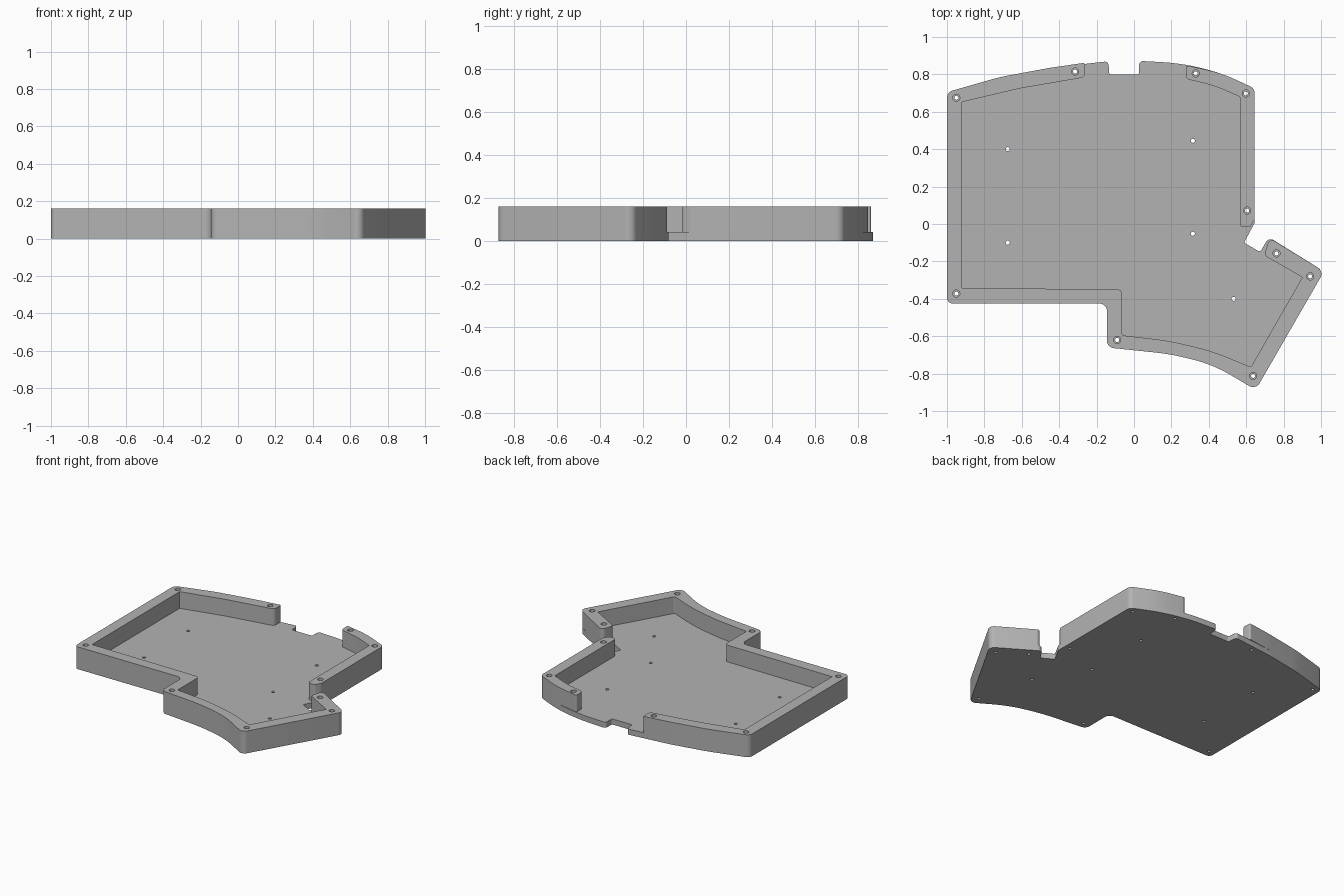
import bpy, bmesh
from math import cos, sin, tan, pi
from mathutils import Vector

cube = bpy.data.objects.get("Cube")
if cube:
    bpy.data.objects.remove(cube, do_unlink=True)

BASE, TOP = 0.04, 0.16
R, BIG = 0.04, 1.2      # corner fillet, and the fillet that softens long curves

grey = bpy.data.materials.new("case grey")
grey.use_nodes = True
grey.diffuse_color = (0.45, 0.45, 0.45, 1)
grey.node_tree.nodes["Principled BSDF"].inputs["Base Color"].default_value = (0.45, 0.45, 0.45, 1)


def fillet(points):
    """Round each corner (x, y, radius) of a closed outline."""
    out = []
    for i, (x, y, r) in enumerate(points):
        p = Vector((x, y))
        a = Vector(points[i - 1][:2]) - p
        b = Vector(points[(i + 1) % len(points)][:2]) - p
        if r == 0:
            out.append(p)
            continue
        half = a.angle(b) / 2
        t = min(r / tan(half), 0.48 * a.length, 0.48 * b.length)
        r = t * tan(half)
        start, end = p + a.normalized() * t, p + b.normalized() * t
        centre = p + (a.normalized() + b.normalized()).normalized() * (r / sin(half))
        u, v = start - centre, end - centre
        for k in range(9):
            out.append(centre + u.lerp(v, k / 8).normalized() * r)
    return out


def circle(x, y, r, n=20):
    return [Vector((x + r * cos(2 * pi * k / n), y + r * sin(2 * pi * k / n))) for k in range(n)]


def slab(name, outline, holes, radius, z0, z1):
    """Flat plate with vertical sides and round through holes."""
    curve = bpy.data.curves.new(name, "CURVE")
    curve.dimensions, curve.fill_mode = "2D", "BOTH"
    curve.extrude = (z1 - z0) / 2
    for loop in [fillet(outline)] + [circle(x, y, radius) for x, y in holes]:
        spline = curve.splines.new("POLY")
        spline.points.add(len(loop) - 1)
        for point, co in zip(spline.points, loop):
            point.co = (co.x, co.y, 0, 1)
        spline.use_cyclic_u = True
    helper = bpy.data.objects.new(name + " curve", curve)
    bpy.context.collection.objects.link(helper)
    bpy.context.view_layer.update()
    mesh = bpy.data.meshes.new_from_object(helper.evaluated_get(bpy.context.evaluated_depsgraph_get()))
    bpy.data.objects.remove(helper, do_unlink=True)

    bm = bmesh.new()
    bm.from_mesh(mesh)
    bmesh.ops.remove_doubles(bm, verts=bm.verts, dist=0.0002)
    bmesh.ops.translate(bm, verts=bm.verts, vec=(0, 0, (z0 + z1) / 2))
    bmesh.ops.recalc_face_normals(bm, faces=bm.faces)
    bm.to_mesh(mesh)
    bm.free()
    mesh.materials.clear()
    mesh.materials.append(grey)
    obj = bpy.data.objects.new(name, mesh)
    bpy.context.collection.objects.link(obj)
    bpy.ops.object.select_all(action="DESELECT")
    obj.select_set(True)
    bpy.context.view_layer.objects.active = obj
    bpy.ops.object.shade_smooth_by_angle(angle=pi / 6)
    return obj


# Outer edges shared by the floor and the walls
back_left = [(-0.45, 0.835, BIG), (-0.72, 0.785, BIG), (-1, 0.705, R)]
front = [(-1, -0.425, 0.03), (-0.145, -0.425, R), (-0.145, -0.66, R), (0.19, -0.695, BIG),
         (0.42, -0.75, BIG), (0.651, -0.887, R), (1.016, -0.253, R)]
back_right = [(0.46, 0.81, BIG), (0.645, 0.725, R)]

# Floor plate with the cable notch at the back
floor = (back_left + front
         + [(0.72, -0.07, 0.03), (0.675, -0.15, 0.015), (0.588, -0.1, 0.01), (0.645, 0.005, 0.02)]
         + back_right[::-1]
         + [(0.25, 0.86, BIG), (0.028, 0.872, 0.02), (0.028, 0.8, 0.01),
            (-0.132, 0.8, 0.01), (-0.137, 0.87, 0.02)])

# Long wall around the left, front and thumb area
long_wall = (back_left + front
             + [(0.725, -0.075, 0.025), (0.695, -0.167, 0.025), (0.9, -0.285, 0),
                (0.625, -0.765, 0.01), (0.42, -0.68, BIG), (0.19, -0.625, BIG),
                (-0.063, -0.595, 0.01), (-0.063, -0.35, 0.025), (-0.92, -0.342, 0),
                (-0.92, 0.652, 0), (-0.61, 0.725, BIG), (-0.26, 0.785, 0.03),
                (-0.262, 0.862, 0.01)])

# Short wall around the back right corner
short_wall = (back_right
              + [(0.645, 0.025, 0.03), (0.62, -0.017, 0.02), (0.566, -0.017, 0.02),
                 (0.566, 0.68, 0.01), (0.43, 0.74, BIG), (0.277, 0.776, 0.025),
                 (0.277, 0.848, 0.01)])

long_screws = [(-0.315, 0.815), (-0.95, 0.675), (-0.95, -0.372), (-0.09, -0.62),
               (0.637, -0.812), (0.942, -0.28), (0.762, -0.157)]
short_screws = [(0.33, 0.805), (0.598, 0.698), (0.605, 0.072)]
board_holes = [(-0.675, 0.4), (-0.675, -0.1), (0.315, 0.445), (0.315, -0.052), (0.533, -0.4)]

slab("floor_plate", floor, board_holes + long_screws + short_screws, 0.011, 0, BASE)
slab("long_wall", long_wall, long_screws, 0.019, BASE, TOP)
slab("short_wall", short_wall, short_screws, 0.019, BASE, TOP)
